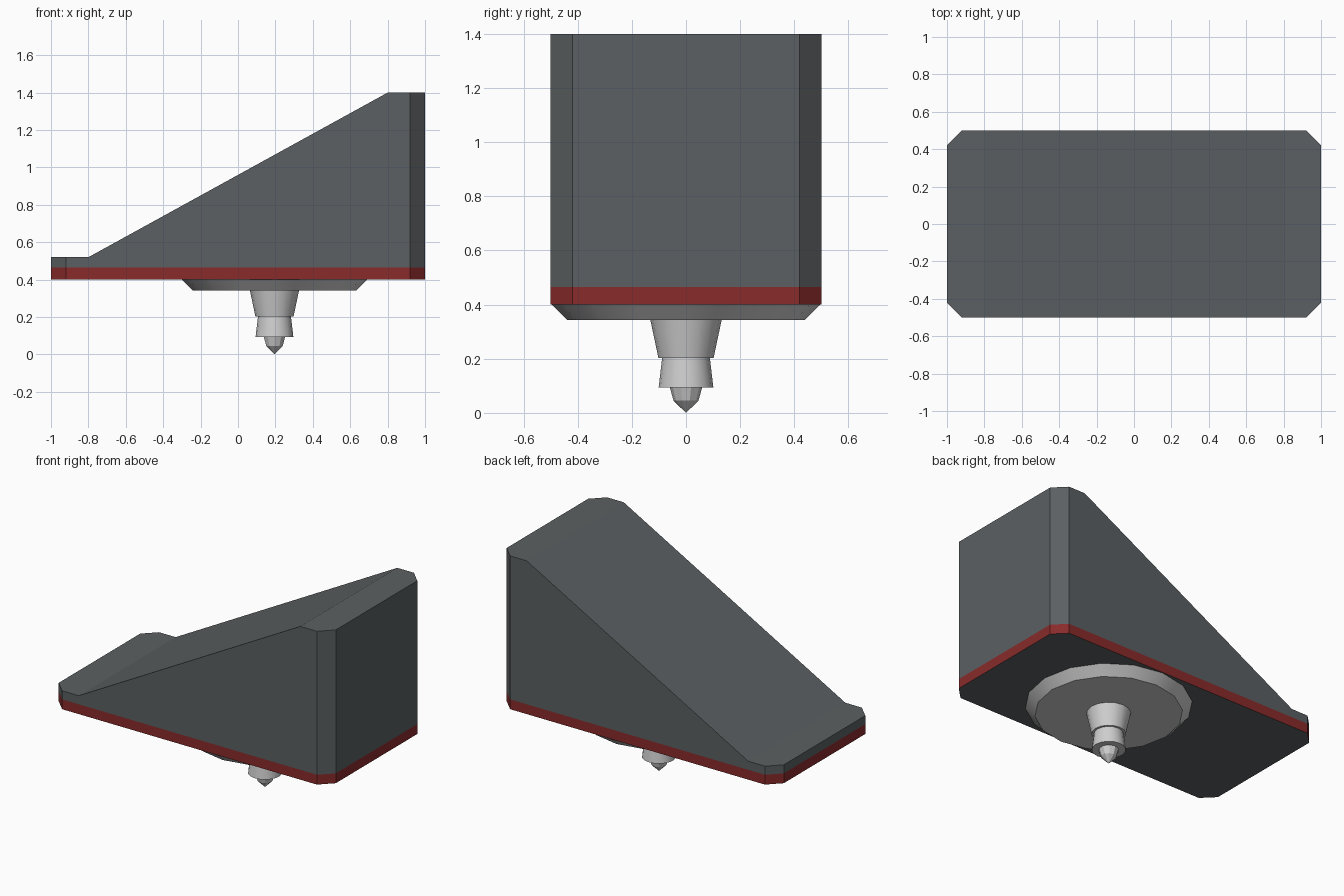
import bpy, bmesh, math

if "Cube" in bpy.data.objects:
    bpy.data.objects.remove(bpy.data.objects["Cube"])


def material(name, rgb):
    m = bpy.data.materials.new(name)
    m.diffuse_color = (*rgb, 1)
    m.use_nodes = True
    m.node_tree.nodes["Principled BSDF"].inputs["Base Color"].default_value = m.diffuse_color
    return m


GREY = material("dark_grey", (0.105, 0.117, 0.122))
RED = material("dark_red", (0.25, 0.024, 0.024))
METAL = material("light_metal", (0.62, 0.62, 0.62))
CX = 0.195  # axis of the mount


def finish(name, bm, mats):
    bmesh.ops.recalc_face_normals(bm, faces=bm.faces)
    me = bpy.data.meshes.new(name)
    bm.to_mesh(me)
    bm.free()
    for m in mats:
        me.materials.append(m)
    ob = bpy.data.objects.new(name, me)
    bpy.context.collection.objects.link(ob)
    return ob


def lathe(name, profile, sides, start=0.0, smooth=True):
    """Closed solid of revolution from (radius, z) points."""
    bm = bmesh.new()
    rings = []
    for r, z in profile:
        n = sides if r > 0 else 1
        rings.append([bm.verts.new((CX + r * math.cos(start + math.tau * i / sides),
                                    r * math.sin(start + math.tau * i / sides), z))
                      for i in range(n)])
    for a, b in zip(rings, rings[1:]):
        for i in range(sides):
            j = (i + 1) % sides
            if len(b) == 1:
                bm.faces.new((a[i], a[j], b[0]))
            else:
                bm.faces.new((a[i], a[j], b[j], b[i]))
    for ring in (rings[0], rings[-1]):
        if len(ring) > 1:
            bm.faces.new(ring)
    ob = finish(name, bm, [METAL])
    if smooth:
        bpy.ops.object.select_all(action='DESELECT')
        ob.select_set(True)
        bpy.context.view_layer.objects.active = ob
        bpy.ops.object.shade_smooth_by_angle(angle=math.radians(30))


def cut(bm, co, no):
    bmesh.ops.bisect_plane(bm, geom=bm.verts[:] + bm.edges[:] + bm.faces[:],
                           plane_co=co, plane_no=no)


# Wedge body: chamfered prism with a sloping top and a red band at its foot
bm = bmesh.new()
outline = [(-1, -.42), (-.92, -.5), (.92, -.5), (1, -.42),
           (1, .42), (.92, .5), (-.92, .5), (-1, .42)]
base = bm.faces.new([bm.verts.new((x, y, 0.4)) for x, y in outline])
top = bmesh.ops.extrude_face_region(bm, geom=[base], use_keep_orig=True)
for v in top["geom"]:
    if isinstance(v, bmesh.types.BMVert):
        v.co.z = 1.4
for x in (-0.8, 0.8):
    cut(bm, (x, 0, 0), (1, 0, 0))
for v in bm.verts:
    if v.co.z > 1:
        t = min(1, max(0, (v.co.x + 0.8) / 1.6))
        v.co.z = 0.52 + 0.88 * t
BAND = 0.464
cut(bm, (0, 0, BAND), (0, 0, 1))
bm.normal_update()
for f in bm.faces:
    low = f.calc_center_median().z < BAND
    f.material_index = 1 if low and abs(f.normal.z) < 0.5 else 0
finish("wedge_body", bm, [GREY, RED])

# Mount under the body
lathe("mount_disc", [(0.495, 0.4), (0.438, 0.343)], 16)
lathe("upper_stem", [(0.132, 0.345), (0.102, 0.203)], 16)
lathe("lower_stem", [(0.088, 0.204), (0.101, 0.094)], 16)
lathe("pointed_tip", [(0.06, 0.095), (0.046, 0.045), (0, 0.0)], 10,
      start=math.pi / 2, smooth=False)
